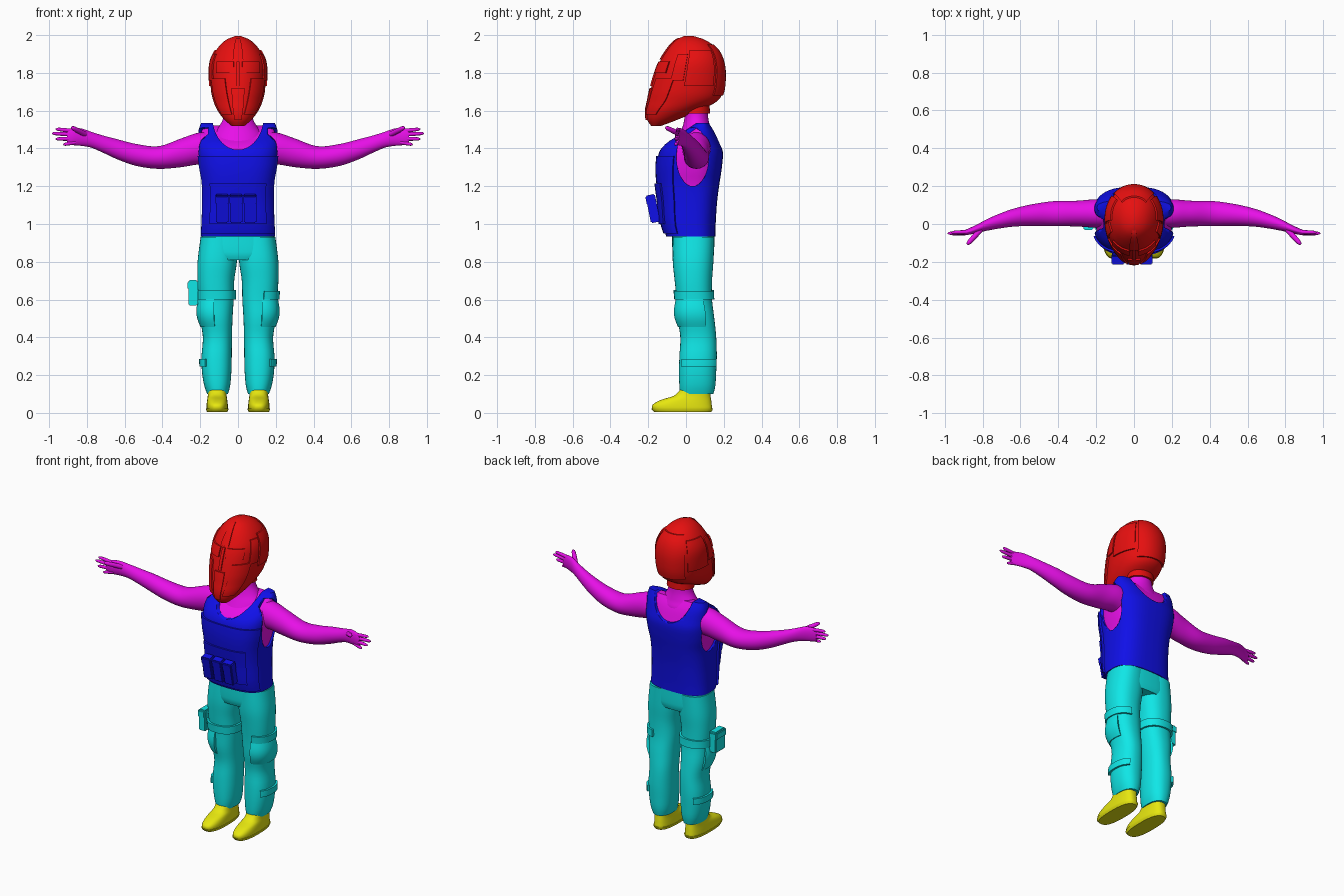
import bpy, bmesh, math
from mathutils import Vector

if "Cube" in bpy.data.objects:
    bpy.data.objects.remove(bpy.data.objects["Cube"])


def material(name, rgb):
    m = bpy.data.materials.new(name)
    m.use_nodes = True
    m.diffuse_color = (*rgb, 1)
    m.node_tree.nodes["Principled BSDF"].inputs["Base Color"].default_value = (*rgb, 1)
    return m


RED = material("helmet red", (0.8, 0.005, 0.005))
BLUE = material("vest blue", (0.005, 0.005, 0.8))
CYAN = material("trouser cyan", (0.005, 0.8, 0.8))
PINK = material("skin magenta", (0.8, 0.005, 0.8))
YELLOW = material("shoe yellow", (0.8, 0.8, 0.005))


def finish(name, bm, mat, angle=40):
    bmesh.ops.recalc_face_normals(bm, faces=bm.faces)
    me = bpy.data.meshes.new(name)
    bm.to_mesh(me)
    bm.free()
    ob = bpy.data.objects.new(name, me)
    bpy.context.collection.objects.link(ob)
    if mat:
        me.materials.append(mat)
    me.polygons.foreach_set("use_smooth", [True] * len(me.polygons))
    me.set_sharp_from_angle(angle=math.radians(angle))
    return ob


def loft(name, rings, mat, side=1):
    """Closed skin over a list of equal-sized rings, capped at both ends."""
    bm = bmesh.new()
    rows = [[bm.verts.new((p[0] * side, p[1], p[2])) for p in r] for r in rings]
    n = len(rows[0])
    for lo, hi in zip(rows, rows[1:]):
        for i in range(n):
            j = (i + 1) % n
            bm.faces.new((lo[i], lo[j], hi[j], hi[i]))
    bm.faces.new(rows[0])
    bm.faces.new(rows[-1])
    return finish(name, bm, mat)


def sample(rows, t):
    """Smooth interpolation of rows keyed by their first value."""
    k = max(i for i in range(len(rows) - 1) if i == 0 or rows[i][0] <= t)
    a, b = rows[k], rows[k + 1]
    p, q = rows[max(k - 1, 0)], rows[min(k + 2, len(rows) - 1)]
    h = b[0] - a[0]
    u = (t - a[0]) / h
    out = []
    for i in range(1, len(a)):
        ma = (b[i] - p[i]) / (b[0] - p[0]) * h
        mb = (q[i] - a[i]) / (q[0] - a[0]) * h
        out.append(a[i] * (1 - u) ** 2 * (1 + 2 * u) + b[i] * u * u * (3 - 2 * u)
                   + ma * u * (1 - u) ** 2 - mb * u * u * (1 - u))
    return out


def spread(a, b, n):
    return [a + (b - a) * i / n for i in range(n + 1)]


def on_surface(surf, deg, z, off=0.0):
    """Point on a body surface; -90 degrees is the front."""
    rows, power = surf
    cx, rx, yf, yb = sample(rows, z)
    c, s = math.cos(math.radians(deg)), math.sin(math.radians(deg))
    e = 2 / power
    rx, ry = max(rx + off, 0.004), max((yb - yf) / 2 + off, 0.004)
    return Vector((cx + rx * math.copysign(abs(c) ** e, c),
                   (yf + yb) / 2 + ry * math.copysign(abs(s) ** e, s), z))


def body(name, surf, mat, side=1, z0=None, z1=None, off=0.0, drop=0.0, steps=32, seg=48):
    z0 = surf[0][0][0] if z0 is None else z0
    z1 = surf[0][-1][0] if z1 is None else z1
    rings = [[on_surface(surf, 360 * i / seg, z, off) - Vector((0, 0, drop)) for i in range(seg)]
             for z in spread(z0, z1, steps)]
    return loft(name, rings, mat, side)


def plate(name, surf, a0, a1, z0, z1, mat, side=1, off=0.008, bulge=0.0, lean=0.0):
    """Raised plate following a surface; lean shifts its angles with height."""
    rings = []
    for u in spread(0, 1, 10):
        z = z0 + (z1 - z0) * u
        d = off + bulge * math.sin(math.pi * u)
        angles = [a + lean * u for a in spread(a0, a1, 16)]
        rings.append([on_surface(surf, a, z, d) for a in angles]
                     + [on_surface(surf, a, z, -0.006) for a in reversed(angles)])
    return loft(name, rings, mat, side)


def box(name, centre, size, mat, tilt=0.0, bevel=0.006):
    bm = bmesh.new()
    bmesh.ops.create_cube(bm, size=1)
    bmesh.ops.scale(bm, vec=size, verts=bm.verts)
    bmesh.ops.bevel(bm, geom=bm.edges[:], offset=bevel, segments=2, affect="EDGES")
    ob = finish(name, bm, mat)
    ob.location, ob.rotation_euler.x = centre, tilt
    return ob


# Helmet: rows are height, centre x, half width, front y, back y
helmet = ([(1.52, 0, .035, -.185, -.13), (1.55, 0, .07, -.205, -.05), (1.6, 0, .108, -.21, .07),
           (1.65, 0, .13, -.2, .165), (1.7, 0, .142, -.19, .195), (1.8, 0, .148, -.162, .203),
           (1.86, 0, .143, -.138, .195), (1.91, 0, .122, -.108, .175), (1.95, 0, .092, -.078, .14),
           (1.98, 0, .055, -.045, .09), (1.995, 0, .015, -.01, .04)], 2.1)
body("helmet", helmet, RED)
plate("helmet_rear_panel", helmet, 48, 132, 1.68, 1.95, RED)
plate("helmet_crest", helmet, -100, -80, 1.87, 1.985, RED)
plate("helmet_nose_bar", helmet, -93, -87, 1.73, 1.86, RED)
plate("helmet_chin_guard", helmet, -102, -78, 1.55, 1.72, RED)
for side, word in ((1, "left"), (-1, "right")):
    plate(word + "_helmet_brow", helmet, -82, -42, 1.8, 1.86, RED, side)
    plate(word + "_helmet_cheek", helmet, -72, -32, 1.58, 1.77, RED, side, lean=8)
    plate(word + "_helmet_temple", helmet, -28, -8, 1.76, 1.9, RED, side)
    plate(word + "_helmet_side_panel", helmet, -5, 42, 1.73, 1.92, RED, side)

# Neck and collar
neck = ([(1.38, 0, .15, -.09, .15), (1.47, 0, .135, -.04, .145), (1.51, 0, .105, -.02, .13),
         (1.56, 0, .078, -.008, .118), (1.64, 0, .07, 0, .112)], 2)
body("neck", neck, PINK)
body("helmet_collar", neck, RED, z0=1.585, z1=1.635, off=.012, steps=4)

# Torso and vest share one shape; the vest is opened at neck and arms
torso = ([(.935, 0, .197, -.105, .155), (1.0, 0, .194, -.125, .157), (1.12, 0, .19, -.135, .165),
          (1.22, 0, .193, -.148, .178), (1.3, 0, .208, -.152, .19), (1.38, 0, .217, -.142, .195),
          (1.43, 0, .216, -.105, .18), (1.47, 0, .212, -.045, .165), (1.5, 0, .208, -.005, .15),
          (1.535, 0, .195, .05, .125)], 2.8)
body("chest", torso, PINK, z0=1.0, off=-.014, drop=.014)
vest = body("vest", torso, BLUE)


def cutter(centre, radii, depth, axis):
    rings = []
    for d in (-depth, depth):
        ring = []
        for i in range(48):
            t = 2 * math.pi * i / 48
            u, z = radii[0] * math.cos(t), radii[1] * math.sin(t)
            ring.append(Vector(centre) + Vector((d, u, z) if axis == "x" else (u, d, z)))
        rings.append(ring)
    return loft("vest_cutter", rings, None)


cutters = [cutter((0, 0, 1.565), (.135, .172), .5, "y")]
cutters += [cutter((s * .28, .035, 1.355), (.085, .155), .12, "x") for s in (1, -1)]
bpy.context.view_layer.objects.active = vest
for c in cutters:
    c.hide_render = True
    mod = vest.modifiers.new("opening", "BOOLEAN")
    mod.operation, mod.object, mod.solver = "DIFFERENCE", c, "EXACT"
    bpy.ops.object.modifier_apply(modifier=mod.name)
    bpy.data.objects.remove(c)
plate("vest_front_panel", torso, -158, -22, .95, 1.36, BLUE, off=.01)
plate("vest_pouch_backing", torso, -128, -52, 1.0, 1.215, BLUE, off=.02)
for i in (-1, 0, 1):
    x = i * .074 - .01
    box("vest_pouch", (x, -.175, 1.08), (.066, .05, .145), BLUE, .2)
    box("vest_pouch_flap", (x, -.186, 1.13), (.07, .052, .05), BLUE, .2)

# Trousers
hips = ([(.81, 0, .16, -.06, .14), (.84, 0, .2, -.07, .148), (.95, 0, .19, -.075, .15)], 2.6)
body("hips", hips, CYAN, steps=10)
leg = ([(.1, .108, .055, -.03, .145), (.14, .11, .068, -.035, .155), (.22, .113, .078, -.037, .16),
        (.3, .113, .08, -.035, .163), (.4, .109, .077, -.03, .16), (.5, .115, .086, -.045, .15),
        (.6, .115, .092, -.05, .138), (.7, .117, .097, -.06, .138), (.8, .11, .104, -.07, .145),
        (.93, .1, .098, -.07, .15)], 2.3)
shoe = ([(.005, .11, .05, -.165, .13), (.02, .11, .056, -.178, .138), (.045, .11, .056, -.175, .136),
         (.07, .11, .053, -.13, .133), (.09, .11, .05, -.065, .13), (.13, .11, .05, -.025, .13)], 2.6)
# Arm: x, centre y, centre z, half depth, half height
arm = [(.1, .05, 1.39, .07, .09), (.2, .055, 1.4, .075, .085), (.3, .055, 1.377, .068, .076),
       (.42, .055, 1.352, .066, .06), (.54, .047, 1.366, .057, .058), (.64, .033, 1.396, .047, .053),
       (.72, .013, 1.425, .038, .045), (.78, -.006, 1.447, .03, .042), (.83, -.025, 1.46, .022, .046),
       (.88, -.042, 1.462, .016, .044), (.905, -.046, 1.462, .01, .036)]
# Fingers: base, tip, thickness
fingers = {"thumb": ((.81, -.03, 1.475), (.882, -.108, 1.512), .014),
           "index": ((.87, -.042, 1.492), (.965, -.045, 1.503), .0105),
           "middle": ((.87, -.043, 1.473), (.985, -.05, 1.48), .0105),
           "ring": ((.87, -.044, 1.452), (.965, -.054, 1.45), .0105),
           "pinky": ((.86, -.044, 1.432), (.925, -.056, 1.42), .0095)}


def finger(name, base, tip, r, side):
    base, tip = Vector(base), Vector(tip)
    d = (tip - base).normalized()
    u = d.cross(Vector((0, 0, 1))).normalized()
    v = d.cross(u)
    rings = []
    for t, k in ((0, 1), (.5, 1), (.85, .85), (.96, .55), (1, .15)):
        c = base.lerp(tip, t)
        rings.append([c + (u * math.cos(a) + v * math.sin(a)) * r * k
                      for a in spread(0, 2 * math.pi, 12)[:-1]])
    loft(name, rings, PINK, side)


for side, word in ((1, "left"), (-1, "right")):
    body(word + "_trouser_leg", leg, CYAN, side)
    plate(word + "_knee_pad", leg, -85, 25, .455, .6, CYAN, side, off=.005, bulge=.012)
    plate(word + "_shin_strap", leg, -50, 60, .245, .285, CYAN, side, off=.012)
    body(word + "_shoe", shoe, YELLOW, side, steps=16)
    body(word + "_sole", shoe, YELLOW, side, z1=.022, off=.004, steps=3)
    rings = []
    for x in spread(arm[0][0], arm[-1][0], 40):
        y, z, ry, rz = sample(arm, x)
        rings.append([(x, y + ry * math.cos(a), z + rz * math.sin(a))
                      for a in spread(0, 2 * math.pi, 32)[:-1]])
    loft(word + "_arm", rings, PINK, side)
    for part, (base, tip, r) in fingers.items():
        finger(word + "_" + part, base, tip, r, side)

# Thigh straps and holster
plate("left_knee_strap", leg, -80, 80, .6, .645, CYAN, off=.012)
body("right_thigh_strap", leg, CYAN, -1, z0=.6, z1=.65, off=.012, steps=3)
box("holster", (-.238, .02, .635), (.05, .1, .135), CYAN)
box("holster_flap", (-.242, .02, .675), (.052, .106, .045), CYAN)
